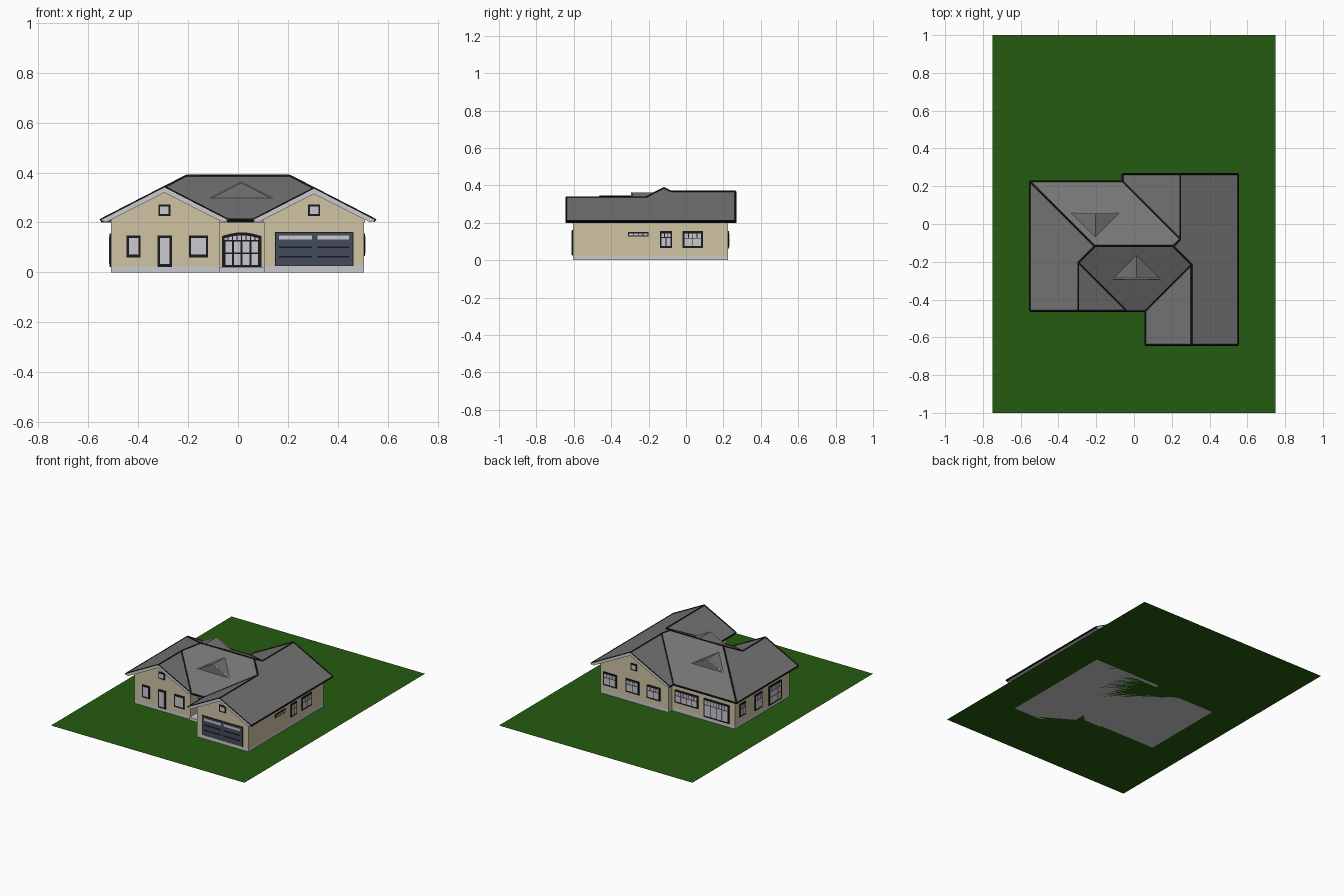
import bpy, bmesh, math
from mathutils import Vector

if "Cube" in bpy.data.objects:
    bpy.data.objects.remove(bpy.data.objects["Cube"])


def material(name, r, g, b):
    m = bpy.data.materials.new(name)
    m.diffuse_color = (r, g, b, 1)
    m.use_nodes = True
    m.node_tree.nodes["Principled BSDF"].inputs["Base Color"].default_value = m.diffuse_color
    return m


GRASS = material("grass green", 0.018, 0.105, 0.005)
WALL = material("cream wall", 0.62, 0.55, 0.37)
ROOF = material("roof grey", 0.175, 0.175, 0.175)
DARK = material("black trim", 0.01, 0.01, 0.012)
TRIM = material("pale grey trim", 0.60, 0.60, 0.61)
GLASS = material("window pane", 0.58, 0.58, 0.62)
GARAGE = material("slate blue door", 0.058, 0.07, 0.105)


def finish(name, bm, mats):
    bmesh.ops.recalc_face_normals(bm, faces=bm.faces)
    me = bpy.data.meshes.new(name)
    bm.to_mesh(me)
    bm.free()
    for m in mats:
        me.materials.append(m)
    ob = bpy.data.objects.new(name, me)
    bpy.context.collection.objects.link(ob)
    return ob


def add_slab(bm, pts, faces, vec, ids=(0, 0, 0)):
    """Closed solid: faces, the same faces moved by vec, and a rim (ids: top, bottom, rim)."""
    top = [bm.verts.new(p) for p in pts]
    low = [bm.verts.new(Vector(p) + Vector(vec)) for p in pts]
    edges = [(f[i], f[(i + 1) % len(f)]) for f in faces for i in range(len(f))]
    for f in faces:
        bm.faces.new([top[i] for i in f]).material_index = ids[0]
        bm.faces.new([low[i] for i in reversed(f)]).material_index = ids[1]
    for a, b in edges:
        if (b, a) not in edges:
            bm.faces.new((top[b], top[a], low[a], low[b])).material_index = ids[2]


def prism(name, pts, vec, mat):
    bm = bmesh.new()
    add_slab(bm, pts, [list(range(len(pts)))], vec)
    return finish(name, bm, [mat])


def lines(name, paths, radius, mat):
    """Thin four-sided strips along paths."""
    cu = bpy.data.curves.new(name, 'CURVE')
    cu.dimensions = '3D'
    cu.bevel_depth, cu.bevel_resolution, cu.use_fill_caps = radius, 0, True
    for path in paths:
        s = cu.splines.new('POLY')
        s.points.add(len(path) - 1)
        for p, co in zip(s.points, path):
            p.co = (*co, 1)
    cu.materials.append(mat)
    bpy.context.collection.objects.link(bpy.data.objects.new(name, cu))


# Lawn
bm = bmesh.new()
bm.faces.new([bm.verts.new(p) for p in ((-.75, -1, 0), (.75, -1, 0), (.75, 1, 0), (-.75, 1, 0))])
finish("lawn", bm, [GRASS])

# Walls, foundation and porch
plan = [(-.51, -.42), (-.075, -.42), (-.075, -.34), (.105, -.34), (.105, -.605),
        (.505, -.605), (.505, .225), (-.02, .225), (-.02, .185), (-.51, .185)]
prism("foundation", [(x, y, 0) for x, y in plan], (0, 0, .025), TRIM)
prism("walls", [(x, y, .025) for x, y in plan], (0, 0, .195), WALL)
porch = [(-.075, -.43), (.105, -.43), (.105, -.34), (-.075, -.34)]
prism("porch_step", [(x, y, 0) for x, y in porch], (0, 0, .02), TRIM)
prism("porch_soffit", [(x, y, .199) for x, y in porch], (0, 0, .006), TRIM)

# Roof: one pitch everywhere, so height follows distance from the eave
E, K = .21, .515
roof = {'A': (-.55, -.46, 0), 'B': (-.295, -.46, .255), 'C': (-.04, -.46, 0), 'D': (.06, -.46, 0),
        'E': (.06, -.64, 0), 'F': (.305, -.64, .245), 'G': (.55, -.64, 0), 'H': (.55, .265, 0),
        'I': (.245, .265, .305), 'J': (-.06, .265, 0), 'K': (-.06, .225, 0), 'L': (-.55, .225, 0),
        'M': (-.2075, -.1175, .3425), 'N': (.2075, -.1175, .3425), 'P': (-.295, -.205, .255),
        'Q': (.305, -.215, .245), 'S': (.245, -.08, .305)}
names = list(roof)
rpts = [(x, y, E + K * d) for x, y, d in roof.values()]
rfaces = [[names.index(c) for c in f] for f in
          ("ABPML", "BCP", "CDQNMP", "DEFQ", "FGHISNQ", "IJKS", "KLMNS")]
bm = bmesh.new()
add_slab(bm, rpts, rfaces, (0, 0, -.01), (0, 1, 2))
finish("roof", bm, [ROOF, TRIM, DARK])
edges = {tuple(sorted((f[i], f[i - 1]))) for f in rfaces for i in range(len(f))}
lines("roof_edge_strips", [(rpts[a], rpts[b]) for a, b in sorted(edges)], .005, DARK)

# Gables: wall infill plus pale rake boards
for name, xp, half, yroof, ywall, s in (("left_gable", -.295, .255, -.46, -.42, -1),
                                        ("garage_gable", .305, .245, -.64, -.605, -1),
                                        ("back_gable", .245, .305, .265, .225, 1)):
    w, zp = half - .04, E + K * half
    zw = E + K * .04 - .009
    prism(name + "_wall", [(xp - w, ywall, .2), (xp - w, ywall, zw), (xp, ywall, zp - .009),
                           (xp + w, ywall, zw), (xp + w, ywall, .2)], (0, -s * .02, 0), WALL)
    y = yroof - s * .002
    prism(name + "_rake_board", [(xp - half, y, E), (xp, y, zp), (xp + half, y, E),
                                 (xp + half - .02, y, .2), (xp, y, zp - .022),
                                 (xp - half + .02, y, .2)], (0, s * .006, 0), TRIM)

# Small triangular roof dormers
for name, x, yb, yr, eave in (("front_dormer", .013, -.29, -.165, -.46),
                              ("back_dormer", -.205, .055, -.07, .225)):
    z0, z1 = E + K * abs(yb - eave), E + K * abs(yr - eave)
    l, r, p, q = (x - .125, yb, z0), (x + .125, yb, z0), (x, yb, z1), (x, yr, z1)
    bm = bmesh.new()
    v = [bm.verts.new(c) for c in (l, r, p, q)]
    for f in ((0, 1, 2), (0, 2, 3), (1, 3, 2), (0, 3, 1)):
        bm.faces.new([v[i] for i in f])
    finish(name, bm, [ROOF])
    lines(name + "_trim", [(l, p, r)], .003, TRIM)

# Wall planes for openings: (axis the wall faces, position, outward sign)
SIDES = {"left_front": (1, -.42, -1), "garage_front": (1, -.605, -1), "entry": (1, -.34, -1),
         "right": (0, .505, 1), "left": (0, -.51, -1), "back_right": (1, .225, 1),
         "back_left": (1, .185, 1)}


def plate(bm, side, outline, depth, mat):
    """Flat plate on a wall from (along, z) points."""
    axis, pos, s = SIDES[side]
    put = (lambda u, z: (u, pos, z)) if axis else (lambda u, z: (pos, u, z))
    vec = (0, s * depth, 0) if axis else (s * depth, 0, 0)
    add_slab(bm, [put(u, z) for u, z in outline], [list(range(len(outline)))], vec, (mat,) * 3)


def rect(u0, u1, z0, z1):
    return [(u0, z0), (u1, z0), (u1, z1), (u0, z1)]


def window(name, side, u0, u1, z0, z1, rows, border=.009, gap=.004):
    """Dark frame with panes; rows lists (height share, pane count) from the bottom."""
    bm = bmesh.new()
    plate(bm, side, rect(u0, u1, z0, z1), .005, 0)
    u0, u1, z, zt = u0 + border, u1 - border, z0 + border, z1 - border
    height = zt - z
    for share, n in rows:
        h, w = share * height, (u1 - u0) / n
        for i in range(n):
            plate(bm, side, rect(u0 + i * w + gap / 2 * (i > 0), u0 + (i + 1) * w - gap / 2 * (i < n - 1),
                                 z + gap / 2, z + h - gap / 2), .007, 1)
        z += h
    finish(name, bm, [DARK, GLASS])


ONE, GRID2, GRID3 = [(1, 1)], [(.65, 2), (.35, 4)], [(.4, 3), (.35, 3), (.25, 6)]
window("front_window_narrow", "left_front", -.447, -.39, .06, .148, ONE)
window("front_side_door", "left_front", -.322, -.265, .022, .148, ONE)
window("front_window_wide", "left_front", -.197, -.12, .06, .148, ONE)
window("left_gable_window", "left_front", -.319, -.271, .225, .272, ONE, .007)
window("garage_gable_window", "garage_front", .281, .329, .225, .272, ONE, .007)
window("right_window_strip", "right", -.31, -.2, .126, .15, [(1, 4)], .005)
window("right_window_small", "right", -.14, -.075, .065, .155, [(.65, 2), (.35, 3)])
window("right_window_large", "right", -.018, .09, .065, .155, [(.6, 2), (.4, 4)])
for i, x in enumerate((.43, .256, .092)):
    window(f"back_window_{i + 1}", "back_right", x - .052, x + .052, .062, .155, GRID2)
window("back_gable_window", "back_right", .221, .269, .225, .272, ONE, .007)
window("back_wide_window", "back_left", -.225, -.045, .065, .155, [(.6, 4), (.4, 8)])
window("back_patio_door", "back_left", -.467, -.268, .025, .155, [(.7, 4), (.3, 8)])
window("left_window_small", "left", .07, .138, .065, .155, GRID2)
window("left_window_tall", "left", -.11, -.03, .045, .155, GRID2)
window("left_glass_door", "left", -.325, -.186, .022, .155, GRID3)


# Arched entry
def arch(u):
    return .145 + .015 * math.cos((u - .015) / .08 * math.pi / 2)


bm = bmesh.new()
curve = [(.095 - .02 * i, arch(.095 - .02 * i)) for i in range(9)]
plate(bm, "entry", [(-.065, .022), (.095, .022)] + curve, .005, 0)
for i in range(4):
    u = -.054 + i * .035
    plate(bm, "entry", rect(u + .003, u + .03, .03, .073), .007, 1)
    plate(bm, "entry", rect(u + .003, u + .03, .079, .123), .007, 1)
for i in range(8):
    u = -.055 + i * .0178
    top = [(u + .0135, arch(u + .0135) - .012), (u, arch(u) - .012)]
    plate(bm, "entry", [(u, .129), (u + .0135, .129)] + top, .007, 1)
finish("arched_entry", bm, [DARK, GLASS])

# Garage door with a glazed top strip and panel grooves
bm = bmesh.new()
plate(bm, "garage_front", rect(.148, .463, .025, .162), .004, 0)
plate(bm, "garage_front", rect(.152, .459, .027, .158), .006, 2)
for u0, u1 in ((.165, .297), (.318, .445)):
    plate(bm, "garage_front", rect(u0, u1, .131, .148), .008, 1)
    for z in (.1, .063):
        plate(bm, "garage_front", rect(u0, u1, z - .003, z + .003), .008, 0)
finish("garage_door", bm, [DARK, GLASS, GARAGE])
